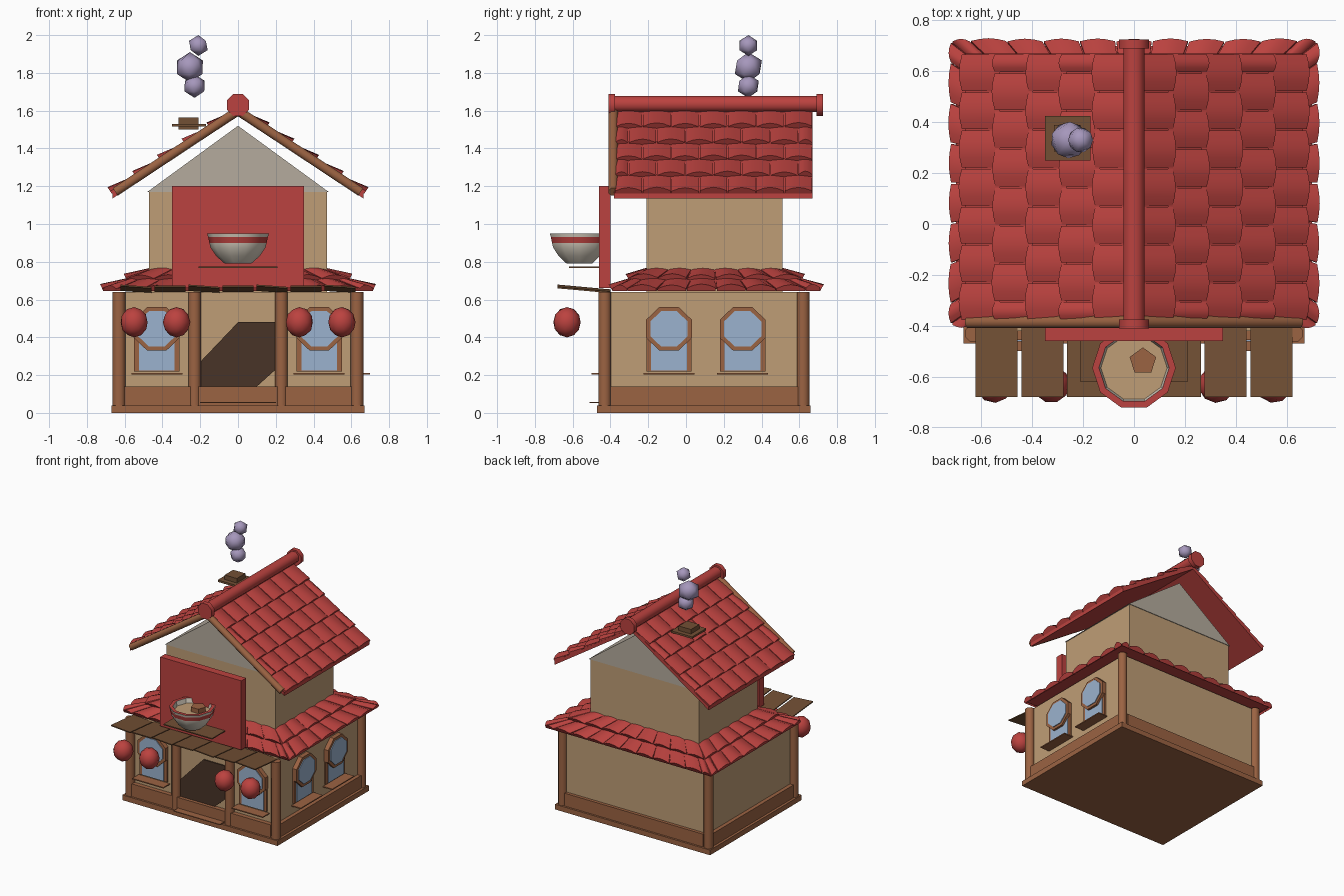
import bpy, bmesh, math, random
from mathutils import Vector as V, Matrix

if "Cube" in bpy.data.objects:
    bpy.data.objects.remove(bpy.data.objects["Cube"])

random.seed(4)


def mat(name, r, g, b):
    m = bpy.data.materials.new(name)
    m.diffuse_color = (r, g, b, 1)
    m.use_nodes = True
    m.node_tree.nodes["Principled BSDF"].inputs["Base Color"].default_value = m.diffuse_color
    return m


RED = mat("red", 0.5, 0.055, 0.05)
TAN = mat("tan_plaster", 0.52, 0.34, 0.18)
WOOD = mat("wood", 0.33, 0.125, 0.055)
PLANK = mat("brown_plank", 0.17, 0.08, 0.035)
DARK = mat("dark_door", 0.065, 0.034, 0.02)
GREY = mat("grey_gable", 0.46, 0.41, 0.34)
GLASS = mat("blue_glass", 0.33, 0.45, 0.62)
SMOKE = mat("lilac_smoke", 0.38, 0.31, 0.5)
CREAM = mat("cream", 0.68, 0.62, 0.52)


def finish(bm, name, mats, smooth=0):
    bmesh.ops.recalc_face_normals(bm, faces=bm.faces)
    me = bpy.data.meshes.new(name)
    bm.to_mesh(me)
    bm.free()
    ob = bpy.data.objects.new(name, me)
    bpy.context.collection.objects.link(ob)
    for m in mats if isinstance(mats, list) else [mats]:
        me.materials.append(m)
    if smooth:
        bpy.ops.object.select_all(action='DESELECT')
        ob.select_set(True)
        bpy.context.view_layer.objects.active = ob
        bpy.ops.object.shade_smooth_by_angle(angle=math.radians(smooth))
    return ob


def box(name, x0, x1, y0, y1, z0, z1, m):
    bm = bmesh.new()
    bmesh.ops.create_cube(bm, size=1)
    for v in bm.verts:
        v.co = ((x0 + x1) / 2 + v.co.x * (x1 - x0), (y0 + y1) / 2 + v.co.y * (y1 - y0),
                (z0 + z1) / 2 + v.co.z * (z1 - z0))
    return finish(bm, name, m)


def rod(name, a, b, r, m, n=8):
    a, b = V(a), V(b)
    bm = bmesh.new()
    rot = (b - a).to_track_quat('Z', 'Y').to_matrix().to_4x4()
    bmesh.ops.create_cone(bm, cap_ends=True, segments=n, radius1=r, radius2=r, depth=(b - a).length,
                          matrix=Matrix.Translation((a + b) / 2) @ rot @ Matrix.Rotation(math.pi / n, 4, 'Z'))
    return finish(bm, name, m, 50)


def prism(name, pts, origin, u, out, d, m):
    """Extrude a (u, z) outline by d along the outward direction."""
    bm = bmesh.new()
    o, u, out = V(origin), V(u), V(out)
    f = bm.faces.new([bm.verts.new(o + u * p + V((0, 0, q))) for p, q in pts])
    r = bmesh.ops.extrude_face_region(bm, geom=[f])
    bmesh.ops.translate(bm, vec=out * d, verts=[g for g in r["geom"] if isinstance(g, bmesh.types.BMVert)])
    return finish(bm, name, m)


def ball(name, c, r, m, sub=1, squash=1.0):
    bm = bmesh.new()
    bmesh.ops.create_icosphere(bm, subdivisions=sub, radius=r,
                               matrix=Matrix.Translation(c) @ Matrix.Rotation(random.random() * 3, 4, 'Z')
                               @ Matrix.Diagonal((1, 1, squash, 1)))
    return finish(bm, name, m, 45)


def tiles(name, top0, top1, bot0, bot1, rows, size):
    """Rows of staggered humped tiles on a sloped quad."""
    top0, top1, bot0, bot1 = map(V, (top0, top1, bot0, bot1))
    n = (top1 - top0).cross(bot0 - top0).normalized()
    n = n if n.z > 0 else -n
    bm = bmesh.new()
    for r in range(rows):
        ta, tb = r / rows, (r + 1.12) / rows
        a0, a1 = top0.lerp(bot0, ta), top1.lerp(bot1, ta)
        b0, b1 = top0.lerp(bot0, tb), top1.lerp(bot1, tb)
        cnt = max(1, round((b1 - b0).length / size))
        cuts = [i / cnt for i in range(cnt + 1)]
        if r % 2:
            cuts = [0] + [(i + 0.5) / cnt for i in range(cnt)] + [1]
        for s, e in zip(cuts, cuts[1:]):
            lift = random.uniform(0.016, 0.026)
            up, lo, base = [], [], []
            for k in range(5):
                t = s + (e - s) * (0.02 + 0.96 * k / 4)
                hump = math.sin(math.pi * k / 4)
                up.append(bm.verts.new(a0.lerp(a1, t) + n * 0.006 * hump))
                lo.append(bm.verts.new(b0.lerp(b1, t) + n * (lift * 0.6 + 0.022 * hump)))
                base.append(bm.verts.new(b0.lerp(b1, t) - n * 0.004))
            for k in range(4):
                bm.faces.new((up[k], up[k + 1], lo[k + 1], lo[k]))
                bm.faces.new((lo[k], lo[k + 1], base[k + 1], base[k]))
            for k in (0, 4):
                bm.faces.new((up[k], lo[k], base[k]))
    return finish(bm, name, RED, 50)


# Ground floor
box("base_slab", -0.67, 0.67, -0.47, 0.66, 0, 0.04, WOOD)
box("lower_walls", -0.62, 0.62, -0.42, 0.62, 0.04, 0.64, TAN)
for x, y in [(-.63, -.43), (-.23, -.43), (.23, -.43), (.63, -.43), (-.63, .62), (.63, .62)]:
    rod("post", (x, y, 0.04), (x, y, 0.64), 0.036, WOOD)
for y in (-0.43, 0.62):
    box("sill_beam", -0.6, 0.6, y - 0.025, y + 0.025, 0.04, 0.14, WOOD)
for x in (-0.625, 0.625):
    box("side_sill_beam", x - 0.025, x + 0.025, -0.4, 0.6, 0.04, 0.14, WOOD)
prism("door", [(-.2, .14), (.1, .14), (.2, .23), (.2, .48), (0, .48), (-.2, .27)],
      (0, -0.42, 0), (1, 0, 0), (0, -1, 0), 0.009, DARK)
box("door_step", -0.2, 0.2, -0.51, -0.42, 0.052, 0.058, WOOD)


# Windows: square lower light with an eight-sided domed light above
def window(o, u, out):
    o, out = V(o), V(out)

    def ring(r):
        return [(r * math.cos(math.pi * (k + .5) / 4) * 1.05, 0.445 + r * math.sin(math.pi * (k + .5) / 4))
                for k in range(8)]
    prism("window_frame", [(-.12, .22), (.12, .22), (.12, .43), (-.12, .43)], o, u, out, 0.012, WOOD)
    prism("window_glass", [(-.095, .225), (.095, .225), (.095, .43), (-.095, .43)], o, u, out, 0.018, GLASS)
    prism("arch_frame", ring(0.125), o, u, out, 0.035, WOOD)
    prism("arch_glass", ring(0.102), o, u, out, 0.041, GLASS)
    uu = V(u) * 0.135
    a, b = o - uu, o + uu + out * 0.08
    box("window_sill", min(a.x, b.x), max(a.x, b.x), min(a.y, b.y), max(a.y, b.y), 0.202, 0.21, WOOD)


for x in (-0.43, 0.43):
    window((x, -0.42, 0), (1, 0, 0), (0, -1, 0))
for y in (-0.09, 0.30):
    window((0.62, y, 0), (0, 1, 0), (1, 0, 0))

# Lanterns and plank awning
for x in (-0.55, -0.325, 0.325, 0.55):
    ball("lantern", (x, -0.63, 0.48), 0.073, RED, 2, 1.1)
for i in range(-3, 4):
    tilt = 0.006 * (i % 2)
    prism("awning_plank", [(-.083, .64 + tilt), (.083, .64 - tilt), (.083, .648 - tilt), (-.083, .648 + tilt)],
          (i * 0.18, -0.4, 0), (1, 0, 0), (0, -1, 0.09), 0.28, PLANK)

# Skirt roof: sloping ring with tiles on all four sides
outer = [(-.7, -.38, .655), (.7, -.38, .655), (.7, .7, .655), (-.7, .7, .655)]
inner = [(-.45, -.2, .765), (.45, -.2, .765), (.45, .5, .765), (-.45, .5, .765)]
bm = bmesh.new()
vo, vi = [[bm.verts.new(p) for p in ring] for ring in (outer, inner)]
for k in range(4):
    j = (k + 1) % 4
    bm.faces.new((vo[k], vo[j], vi[j], vi[k]))
bm.faces.new(vo)
bm.faces.new(vi)
finish(bm, "skirt_roof", RED)
for k in range(4):
    j = (k + 1) % 4
    tiles("skirt_tiles", inner[k], inner[j], outer[k], outer[j], 2, 0.15)

# Upper floor and gable
box("upper_walls", -0.47, 0.47, -0.21, 0.51, 0.64, 1.17, TAN)
prism("gable", [(-.48, 1.17), (.48, 1.17), (0, 1.52)], (0, -0.215, 0), (1, 0, 0), (0, 1, 0), 0.73, GREY)

# Main roof
for s in (-1, 1):
    prism("roof_slab", [(0, 1.57), (0, 1.60), (s * .665, 1.165), (s * .665, 1.135)],
          (0, -0.38, 0), (1, 0, 0), (0, 1, 0), 1.05, RED)
    tiles("roof_tiles", (0, -.38, 1.602), (0, .67, 1.602), (s * .655, -.38, 1.174), (s * .655, .67, 1.174), 5, 0.15)
    rod("gable_trim", (0, -.385, 1.60), (s * .65, -.385, 1.17), 0.026, WOOD)
rod("ridge", (0, -.41, 1.635), (0, .71, 1.635), 0.045, RED)
for y in (-.41, .69):
    rod("ridge_cap", (0, y, 1.63), (0, y + 0.035, 1.63), 0.064, RED)

# Chimney and smoke puffs
box("chimney_plate", -.35, -.17, .25, .425, 1.515, 1.53, PLANK)
box("chimney_pot", -.315, -.21, .285, .39, 1.5, 1.565, PLANK)
for x, z, r in [(-.23, 1.73, .062), (-.255, 1.83, .08), (-.21, 1.945, .055)]:
    ball("smoke_puff", (x, .33, z), r, SMOKE)

# Sign board with shelf and bowl
box("sign_board", -.35, .35, -.46, -.40, .66, 1.2, RED)
box("bowl_shelf", -.21, .21, -.62, -.40, .766, .774, PLANK)
prof = [(0, .79), (.07, .79), (.115, .83), (.145, .875), (.152, .9), (.158, .93), (.164, .95), (.138, .95), (.13, .915),
        (0, .915)]
bm = bmesh.new()
N = 10
rings = [[bm.verts.new((r * math.cos(k * math.tau / N), -.565 + r * math.sin(k * math.tau / N), z))
          for k in range(N)] for r, z in prof[1:-1]]
for i in range(len(rings) - 1):
    for k in range(N):
        j = (k + 1) % N
        f = bm.faces.new((rings[i][k], rings[i][j], rings[i + 1][j], rings[i + 1][k]))
        f.material_index = 1 if i in (3, 5) else 0    # red bands
bm.faces.new(rings[0])
bm.faces.new(rings[-1]).material_index = 2            # broth
finish(bm, "bowl", [CREAM, RED, TAN], 35)
rod("bowl_topping", (.035, -.54, .91), (.035, -.54, .95), 0.055, WOOD, 5)
